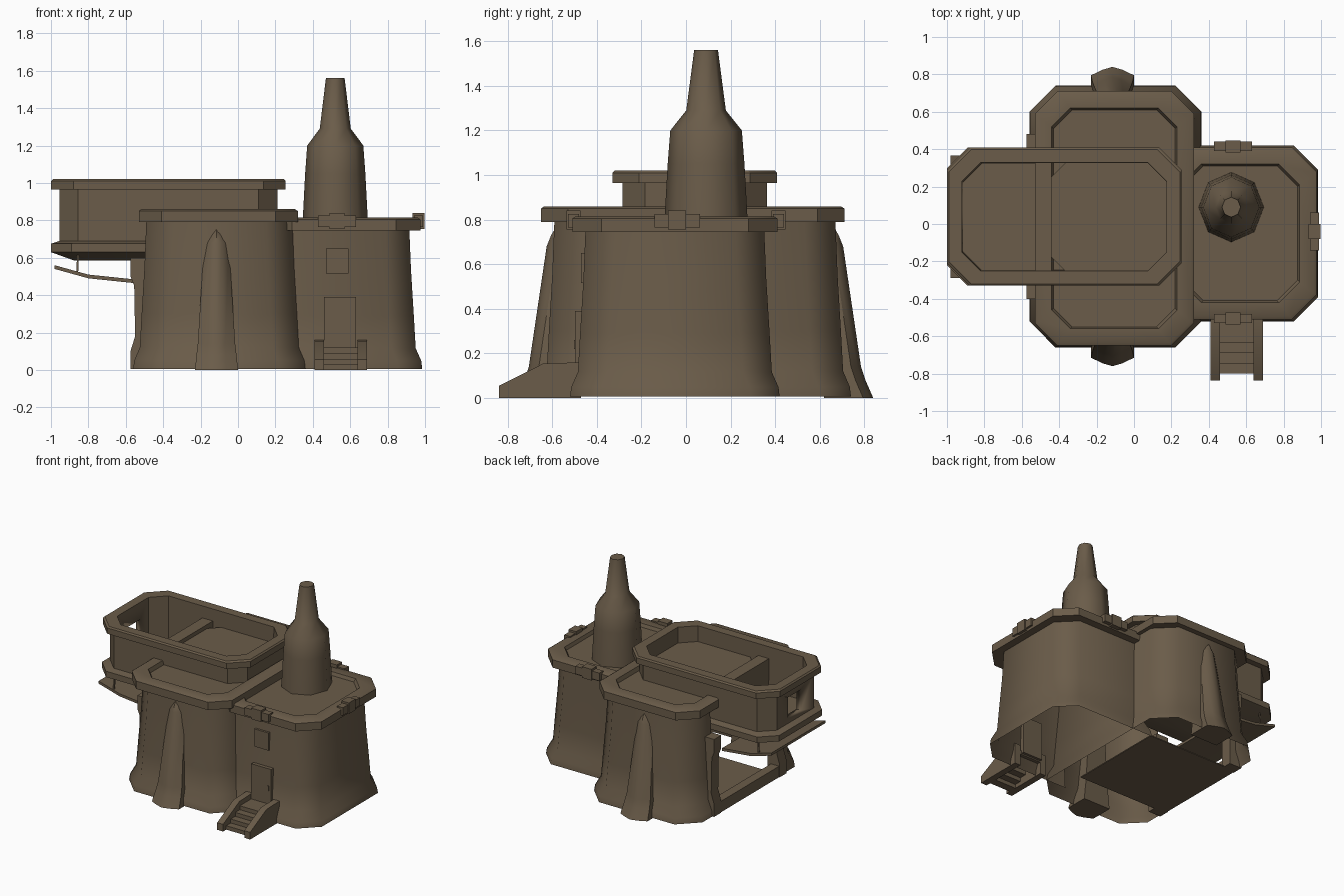
import bpy, bmesh, math

if "Cube" in bpy.data.objects:
    bpy.data.objects.remove(bpy.data.objects["Cube"])

brown = bpy.data.materials.new("earth_brown")
brown.diffuse_color = (0.145, 0.107, 0.067, 1)
brown.use_nodes = True
brown.node_tree.nodes["Principled BSDF"].inputs["Base Color"].default_value = brown.diffuse_color


def finish(name, bm, angle=30):
    bmesh.ops.recalc_face_normals(bm, faces=bm.faces)
    me = bpy.data.meshes.new(name)
    bm.to_mesh(me)
    bm.free()
    ob = bpy.data.objects.new(name, me)
    bpy.context.collection.objects.link(ob)
    me.materials.append(brown)
    bpy.ops.object.select_all(action='DESELECT')
    ob.select_set(True)
    bpy.context.view_layer.objects.active = ob
    bpy.ops.object.shade_smooth_by_angle(angle=math.radians(angle))
    return ob


def loft(name, rings, cap0=True, cap1=True, angle=30, skip=()):
    """Skin a stack of rings; skip leaves out wall columns by index."""
    bm = bmesh.new()
    vs = [[bm.verts.new(p) for p in r] for r in rings]
    n = len(vs[0])
    for a, b in zip(vs, vs[1:]):
        for i in range(n):
            if i not in skip:
                j = (i + 1) % n
                bm.faces.new((a[i], a[j], b[j], b[i]))
    if cap0:
        bm.faces.new(vs[0][::-1])
    if cap1:
        bm.faces.new(vs[-1])
    bmesh.ops.delete(bm, geom=[v for v in bm.verts if not v.link_faces], context='VERTS')
    return finish(name, bm, angle)


def octo(box, c, z, d=0, left=()):
    """Rectangle with cut corners, grown by d; left adds points along the left side."""
    x0, x1, y0, y1 = box[0] - d, box[1] + d, box[2] - d, box[3] + d
    p = [(x0 + c, y0), (x1 - c, y0), (x1, y0 + c), (x1, y1 - c),
         (x1 - c, y1), (x0 + c, y1), (x0, y1 - c)]
    p += [(x0, y) for y in left] + [(x0, y0 + c)]
    return [(x, y, z) for x, y in p]


def block(name, x0, x1, y0, y1, z0, z1):
    return loft(name, [[(x0, y0, z), (x1, y0, z), (x1, y1, z), (x0, y1, z)] for z in (z0, z1)])


def extrude_x(name, prof, x0, x1):
    return loft(name, [[(x, y, z) for y, z in prof] for x in (x0, x1)])


def extrude_y(name, prof, y0, y1):
    return loft(name, [[(x, y, z) for x, z in prof] for y in (y0, y1)])


# flared adobe walls: (height, growth); the main hall is open to the garage
flare = [(0.006, 0.04), (0.05, 0.035), (0.12, 0.005), (0.3, -0.005), (0.55, -0.02), (0.8, -0.03)]
main = (-0.52, 0.32, -0.62, 0.70)
side = (0.1, 0.945, -0.48, 0.38)
loft("main_hall_wall", [octo(main, 0.14, z, d, (0.41, -0.33)) for z, d in flare],
     False, False, 60, skip=(7,))
loft("side_hall_wall", [octo(side, 0.13, z * 0.97, d) for z, d in flare],
     False, False, 60, skip=(5, 6, 7))


# roofs: thick parapet rim around a sunken deck
def roof(name, box, c, z0, z1, w, deep):
    loft(name, [octo(box, c, z0, -w), octo(box, c, z0), octo(box, c, z1 - 0.01),
                octo(box, c - 0.005, z1, -0.015), octo(box, c - 0.02, z1, -w),
                octo(box, c - 0.02, z1 - deep, -w - 0.01)])


roof("main_roof", (-0.53, 0.32, -0.65, 0.71), 0.12, 0.79, 0.86, 0.09, 0.03)
roof("side_roof", (0.16, 0.975, -0.51, 0.41), 0.13, 0.745, 0.815, 0.09, 0.025)

# upper gallery: open tub overhanging the left end
g = (-0.955, 0.21, -0.285, 0.363)
tub = loft("upper_gallery", [octo(g, 0.1, 0.585, -0.08), octo(g, 0.11, 0.63, 0.045),
                             octo(g, 0.11, 0.675, 0.045), octo(g, 0.1, 0.69, 0),
                             octo(g, 0.1, 0.965, 0), octo(g, 0.12, 0.965, 0.045),
                             octo(g, 0.12, 1.01, 0.045), octo(g, 0.12, 1.02, 0.035),
                             octo(g, 0.1, 1.02, -0.035), octo(g, 0.1, 0.69, -0.04)])
cutter = block("window_cutter", -1.1, -0.85, -0.03, 0.13, 0.73, 0.89)
cutter.hide_render = True
bpy.context.view_layer.objects.active = tub
m = tub.modifiers.new("window", 'BOOLEAN')
m.object, m.operation, m.solver = cutter, 'DIFFERENCE', 'EXACT'
bpy.ops.object.modifier_apply(modifier=m.name)
bpy.data.objects.remove(cutter)
loft("gallery_deck", [octo((-0.46, 0.175, -0.25, 0.325), 0.09, z) for z in (0.69, 0.9)])
block("gallery_divider", -0.53, -0.44, -0.25, 0.325, 0.69, 0.93)

# awning and its struts below the gallery
extrude_y("awning", [(-0.98, 0.54), (-0.8, 0.49), (-0.56, 0.465), (-0.56, 0.485), (-0.8, 0.51),
                     (-0.98, 0.56)], -0.29, 0.365)
for y in (-0.28, 0.34):
    extrude_y("awning_strut", [(-0.865, 0.52), (-0.855, 0.51), (-0.85, 0.62), (-0.86, 0.62)], y, y + 0.01)

# garage opening: posts, sill and floor
for s in (-1, 1):
    a, b = sorted((0.04 + s * 0.355, 0.04 + s * 0.44))
    extrude_y("garage_post", [(-0.575, 0.006), (-0.575, 0.1), (-0.55, 0.18), (-0.555, 0.45),
                              (-0.575, 0.5), (-0.575, 0.6), (-0.47, 0.6), (-0.47, 0.006)], a, b)
block("garage_sill", -0.57, -0.5, -0.33, 0.41, 0.006, 0.09)
block("garage_floor", -0.5, 0.2, -0.34, 0.42, 0.006, 0.014)

# bottle-shaped chimney
loft("chimney", [[(0.52 + r * math.cos(i * math.pi / 4), 0.09 + 1.07 * r * math.sin(i * math.pi / 4), z)
                  for i in range(8)]
                 for z, r in ((0.77, 0.175), (0.84, 0.172), (1.05, 0.161), (1.2, 0.15),
                              (1.29, 0.083), (1.56, 0.05))], angle=50)

# tapering buttresses, front and back
for s, name in ((-1, "front_buttress"), (1, "back_buttress")):
    rings = []
    for z, w, out in ((0.0, 0.115, 0.80), (0.08, 0.107, 0.765), (0.14, 0.1, 0.745),
                      (0.68, 0.066, 0.665), (0.73, 0.048, 0.645), (0.755, 0.02, 0.63)):
        rings.append([(-0.115 + u * w, 0.04 + s * y, z) for u, y in
                      ((-1, 0.58), (-1, out - 0.045), (-0.45, out - 0.015), (0, out),
                       (0.45, out - 0.015), (1, out - 0.045), (1, 0.58))])
    loft(name, rings, angle=55)

# entrance: door, window plate, stairs with sloping cheeks
block("door", 0.46, 0.63, -0.497, -0.45, 0.1, 0.39)
block("door_handle", 0.60, 0.61, -0.502, -0.49, 0.22, 0.26)
block("front_window", 0.47, 0.59, -0.472, -0.45, 0.515, 0.65)
for i in range(4):
    y = -0.80 + i * 0.055
    block("stair_step", 0.45, 0.65, y, y + 0.06 if i < 3 else -0.47, 0.03 * i, 0.03 * (i + 1))
for x in (0.41, 0.64):
    extrude_x("stair_cheek", [(-0.838, 0.0), (-0.838, 0.055), (-0.64, 0.155), (-0.47, 0.16), (-0.47, 0.0)],
              x, x + 0.05)


# clamps gripping the parapet
def clamp(x, y, along_x):
    for o, h, t, z0, z1 in ((0, 0.04, 0.032, 0.755, 0.84), (-0.07, 0.032, 0.025, 0.765, 0.825),
                            (0.07, 0.032, 0.025, 0.765, 0.825)):
        if along_x:
            block("parapet_clamp", x + o - h, x + o + h, y - t, y + t, z0, z1)
        else:
            block("parapet_clamp", x - t, x + t, y + o - h, y + o + h, z0, z1)


clamp(0.53, -0.505, True)
clamp(0.53, 0.415, True)
clamp(0.965, -0.04, False)
